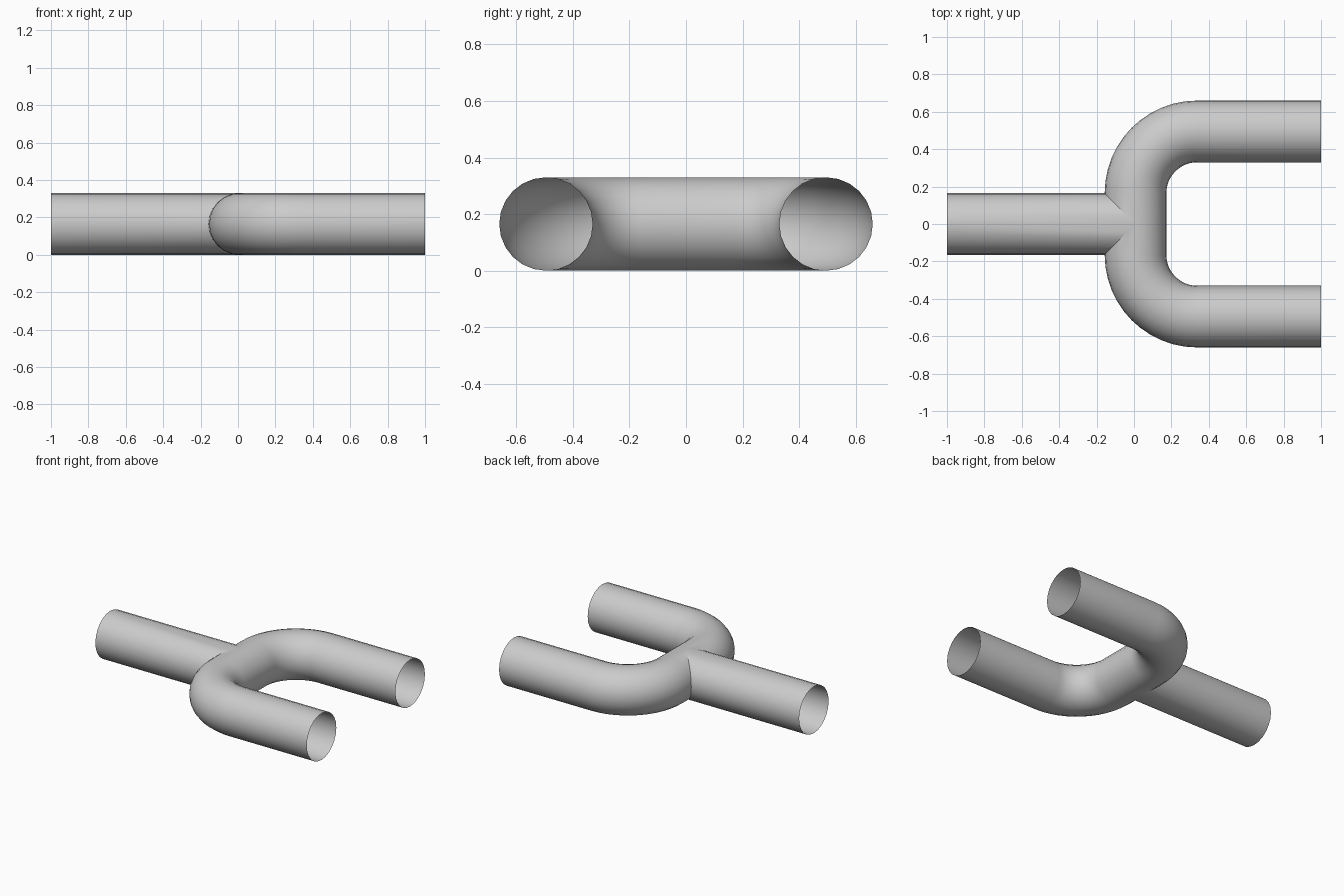
import bpy, bmesh, math
from mathutils import Vector

cube = bpy.data.objects.get("Cube")
if cube:
    bpy.data.objects.remove(cube)

R = 0.165          # pipe radius
BEND = 0.33        # bend radius of the centre line
X0 = 0.008         # centre line of the cross pipe
SIDES, STEPS = 24, 12
ANGLES = [2 * math.pi * i / SIDES for i in range(SIDES)]

mat = bpy.data.materials.new("light grey")
mat.use_nodes = True
grey = (0.6, 0.6, 0.6, 1)
mat.diffuse_color = grey
mat.node_tree.nodes["Principled BSDF"].inputs["Base Color"].default_value = grey

bm = bmesh.new()


def skin(rings):
    """Join successive rings of points into an open tube."""
    rows = [[bm.verts.new(p) for p in ring] for ring in rings]
    for a, b in zip(rows, rows[1:]):
        for i in range(SIDES):
            j = (i + 1) % SIDES
            bm.faces.new((a[i], a[j], b[j], b[i]))


def ring(centre, outward):
    """Circle spanned by a horizontal direction and the vertical."""
    return [centre + outward * R * math.cos(a) + Vector((0, 0, R * math.sin(a)))
            for a in ANGLES]


# Stem, mitred where it meets the cross pipe
across = Vector((0, 1, 0))
stem_end = ring(Vector((X0, 0, R)), across)
for p in stem_end:
    p.x -= abs(p.y)
skin([ring(Vector((-1, 0, R)), across), stem_end])

# Two mirrored arms: mitred cross pipe, quarter bend, straight run
for side in (1, -1):
    mitre = ring(Vector((X0, 0, R)), Vector((1, 0, 0)))
    for p in mitre:
        p.y = side * max(0, X0 - p.x)
    rings = [mitre]
    for k in range(STEPS + 1):
        t = math.pi / 2 * k / STEPS
        inward = Vector((math.cos(t), -side * math.sin(t), 0))
        pivot = Vector((X0 + BEND, side * R, R))
        rings.append(ring(pivot - inward * BEND, inward))
    rings.append(ring(Vector((1, side * (R + BEND), R)), Vector((0, -side, 0))))
    skin(rings)

# Weld the junction into one open shell
bmesh.ops.remove_doubles(bm, verts=bm.verts, dist=0.0005)
bmesh.ops.recalc_face_normals(bm, faces=bm.faces)
mesh = bpy.data.meshes.new("forked_pipe")
bm.to_mesh(mesh)
bm.free()
mesh.materials.append(mat)
pipe = bpy.data.objects.new("forked_pipe", mesh)
bpy.context.collection.objects.link(pipe)

# Smooth walls with a crisp crease at the junction
bpy.ops.object.select_all(action="DESELECT")
pipe.select_set(True)
bpy.context.view_layer.objects.active = pipe
bpy.ops.object.shade_smooth_by_angle(angle=math.radians(30))
